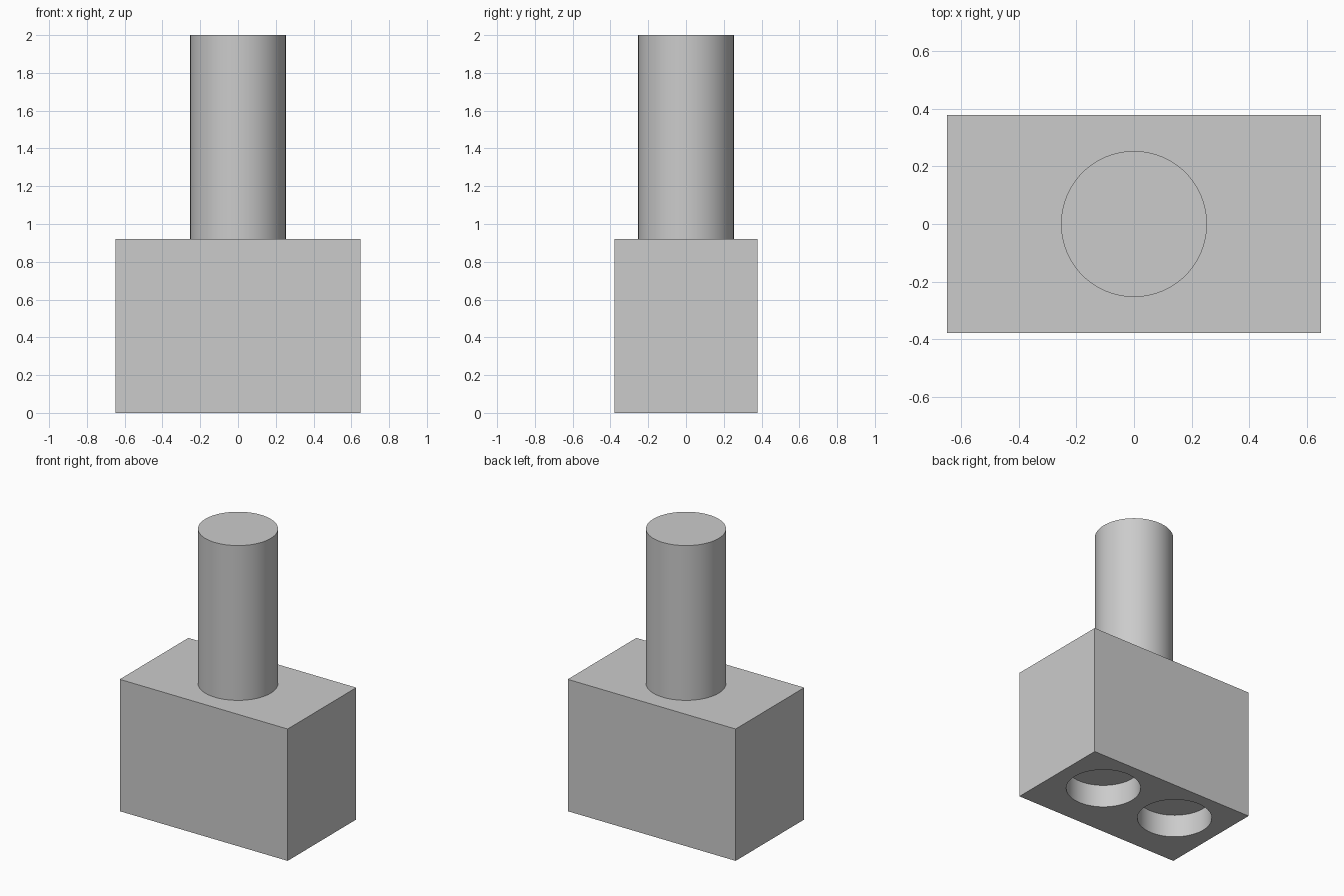
import bpy, bmesh, math

if "Cube" in bpy.data.objects:
    bpy.data.objects.remove(bpy.data.objects["Cube"])

grey = bpy.data.materials.new("light grey")
grey.diffuse_color = (0.6, 0.6, 0.6, 1)
grey.use_nodes = True
grey.node_tree.nodes["Principled BSDF"].inputs["Base Color"].default_value = grey.diffuse_color


def cylinder(name, radius, z0, z1, x=0, y=0):
    bpy.ops.mesh.primitive_cylinder_add(vertices=96, radius=radius, depth=z1 - z0,
                                        location=(x, y, (z0 + z1) / 2))
    ob = bpy.context.object
    ob.name = name
    ob.data.materials.append(grey)
    return ob


# Rectangular block
bpy.ops.mesh.primitive_cube_add(size=1, location=(0, 0, 0.46))
block = bpy.context.object
block.name = "block"
block.scale = (1.296, 0.756, 0.92)
bpy.ops.object.transform_apply(location=False, rotation=False, scale=True)
block.data.materials.append(grey)

# Two blind round sockets in the underside
cutters = [cylinder("socket_cutter", 0.24, -0.16, 0.16, x, 0.05) for x in (-0.3, 0.3)]
for cutter in cutters:
    cutter.hide_render = True
    mod = block.modifiers.new("socket", 'BOOLEAN')
    mod.operation = 'DIFFERENCE'
    mod.solver = 'EXACT'
    mod.object = cutter
    bpy.context.view_layer.objects.active = block
    bpy.ops.object.modifier_apply(modifier=mod.name)
for cutter in cutters:
    bpy.data.objects.remove(cutter)

# Upright round post joined to the top of the block
post = cylinder("post", 0.253, 0.92, 2.0)
bm = bmesh.new()
bm.from_mesh(post.data)
bmesh.ops.delete(bm, geom=[f for f in bm.faces if f.normal.z < -0.9], context='FACES_ONLY')
bm.to_mesh(post.data)
bm.free()

# Smooth round walls, sharp rims and corners
for ob in (block, post):
    bpy.ops.object.select_all(action='DESELECT')
    ob.select_set(True)
    bpy.context.view_layer.objects.active = ob
    bpy.ops.object.shade_smooth_by_angle(angle=math.radians(30))
